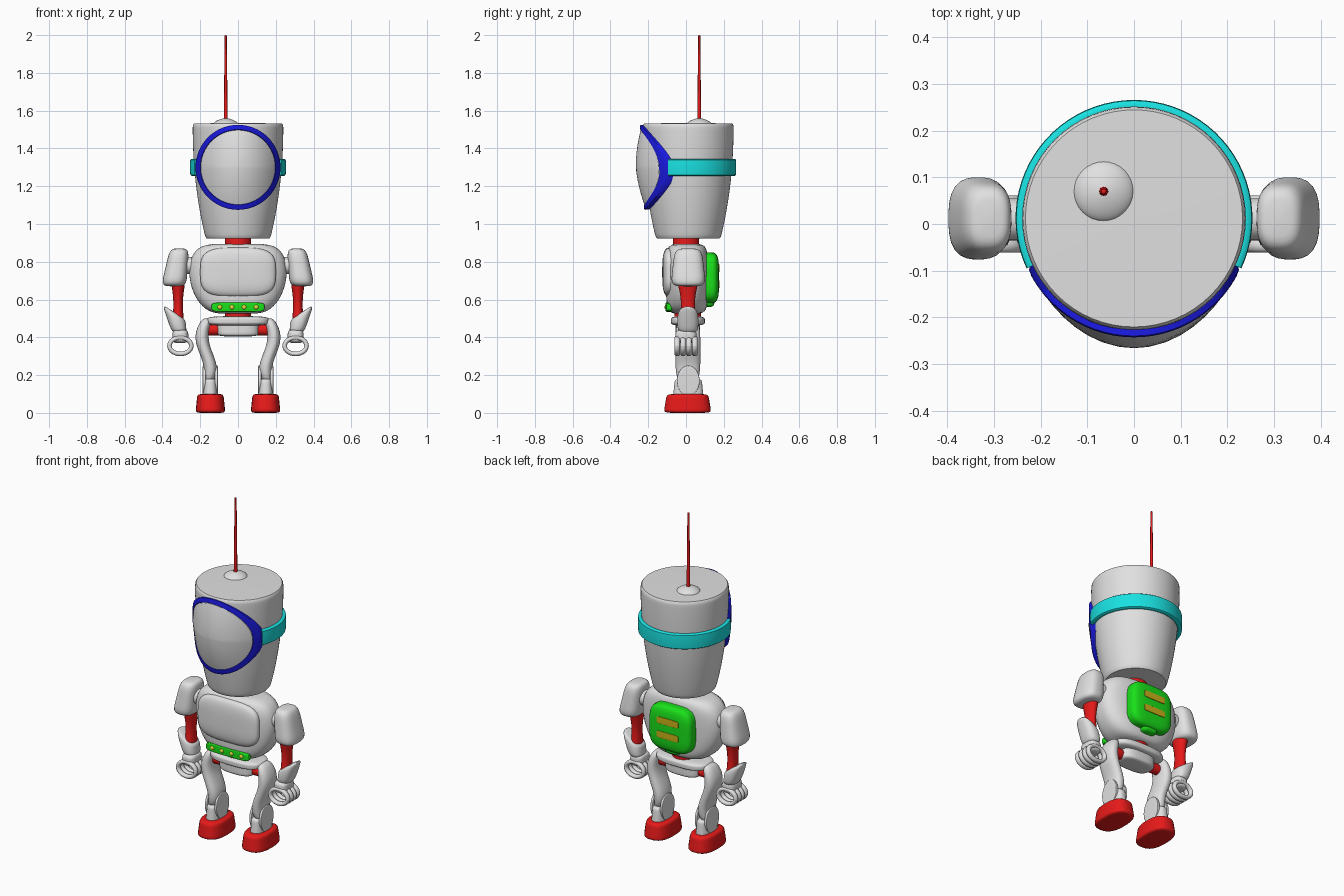
import bpy, bmesh
from math import sin, cos, pi, sqrt, radians

if "Cube" in bpy.data.objects:
    bpy.data.objects.remove(bpy.data.objects["Cube"])


def material(name, red, green, blue):
    mat = bpy.data.materials.new(name)
    mat.use_nodes = True
    mat.diffuse_color = (red, green, blue, 1)
    shader = mat.node_tree.nodes["Principled BSDF"]
    shader.inputs["Base Color"].default_value = mat.diffuse_color
    return mat


WHITE = material("white shell", .75, .75, .75)
RED = material("red", .8, .01, .01)
BLUE = material("blue", .01, .01, .75)
CYAN = material("cyan", .01, .75, .75)
GREEN = material("green", .01, .75, .01)
MUSTARD = material("mustard", .6, .45, .01)
YELLOW = material("yellow", .85, .75, .05)


def skin(name, mat, rings, caps=True):
    """Skin a list of closed rings of points."""
    bm = bmesh.new()
    loops = [[bm.verts.new(point) for point in ring] for ring in rings]
    for low, high in zip(loops, loops[1:]):
        for i in range(len(low)):
            bm.faces.new((low[i - 1], low[i], high[i], high[i - 1]))
    if caps:
        bm.faces.new(loops[0])
        bm.faces.new(loops[-1])
    bmesh.ops.recalc_face_normals(bm, faces=bm.faces)
    mesh = bpy.data.meshes.new(name)
    bm.to_mesh(mesh)
    bm.free()
    mesh.materials.append(mat)
    mesh.shade_smooth()
    mesh.set_sharp_from_angle(angle=radians(45))
    bpy.context.collection.objects.link(bpy.data.objects.new(name, mesh))


def oval(power, count):
    """Unit superellipse; a higher power is squarer."""
    points = []
    for i in range(count):
        c, s = cos(2 * pi * i / count), sin(2 * pi * i / count)
        k = (abs(c) ** power + abs(s) ** power) ** (-1 / power)
        points.append((k * c, k * s))
    return points


def constant(t):
    return 1


def still(t):
    return 0


def part(name, mat, centre, half, power=2, edge=8, axis="z", side=1, wide=constant,
         deep=None, lean=still, slant=0, count=32, steps=24):
    """Rounded solid along an axis; wide, deep and lean vary from t = -1 to t = 1."""
    a, b, h = {"z": (0, 1, 2), "y": (0, 2, 1), "x": (1, 2, 0)}[axis]
    deep = deep or wide
    rings = []
    for i in range(steps + 1):
        t = -cos(pi * i / steps)
        size = max(.02, 1 - abs(t) ** edge) ** (1 / edge)
        if abs(t) == 1:
            size = .02
        ring = []
        for u, v in oval(power, count):
            point = list(centre)
            across = half[a] * u * size * wide(t)
            point[a] += across + lean(t)
            point[b] += half[b] * v * size * deep(t)
            point[h] += half[h] * t + slant * across * (t + 1) / 2
            point[0] *= side
            ring.append(point)
        rings.append(ring)
    skin(name, mat, rings)


# Head, neck and antenna
part("head", WHITE, (0, .012, 1.228), (.24, .24, .307), edge=40, count=64,
     wide=lambda t: 1 - .29 * ((1 - t) / 2) ** 2.2)
part("neck", RED, (0, 0, .9), (.07, .07, .04), edge=30)
part("antenna_base", WHITE, (-.065, .07, 1.53), (.065, .065, .03), edge=1.6)
part("antenna", RED, (-.065, .07, 1.77), (.008, .008, .23), edge=60, count=8,
     wide=lambda t: 1 - .3 * t)


# Visor wrapped on the front of the head
def visor_ring(radius, lift):
    ring = []
    for u, v in oval(2, 64):
        bend = .25 + min(0, radius * v) * .1
        ring.append((radius * u, .01 - sqrt(bend ** 2 - (radius * u) ** 2) - lift,
                     1.3 + radius * v))
    return ring


frame = [(.22, -.04), (.225, 0), (.22, .003), (.2, .003), (.194, -.01)]
skin("visor_frame", BLUE, [visor_ring(r, lift) for r, lift in frame], caps=False)
bulge = [sin(pi / 2 * i / 9) for i in range(9, 0, -1)] + [.01]
skin("visor", WHITE, [visor_ring(.197 * k, .026 * (1 - k * k)) for k in bulge])

# Band round the sides and back of the head
band = []
for i in range(49):
    angle = radians(-25 + 230 * i / 48)
    band.append([((.24 + .014 * u) * cos(angle), .012 + (.24 + .014 * u) * sin(angle),
                  1.3 + .045 * v) for u, v in oval(6, 16)])
skin("head_band", CYAN, band)

# Torso, chest panel and belt lights
part("torso", WHITE, (0, .005, .71), (.255, .11, .185), power=2.8, edge=6, count=48,
     wide=lambda t: 1 + .1 * t - .25 * t * t, deep=constant)
part("chest_panel", WHITE, (0, -.085, .745), (.2, .041, .13), power=3.5, edge=3,
     axis="y", count=48)
part("belt_plate", GREEN, (0, -.09, .56), (.14, .018, .025), power=6, axis="y")
for i in range(4):
    part("belt_light", YELLOW, (.064 * (i - 1.5), -.105, .56), (.013, .009, .013),
         edge=2, axis="y", count=16, steps=8)

# Back pack with two bars
part("back_pack", GREEN, (0, .12, .715), (.14, .055, .135), power=4, edge=4, axis="y",
     count=48)
part("back_pack_tab", GREEN, (0, .105, .595), (.05, .045, .035), power=4, edge=4, axis="y")
for z in (.765, .68):
    part("back_pack_bar", MUSTARD, (0, .174, z), (.072, .0045, .02), power=8, axis="y")

# Waist and pelvis
part("waist", RED, (0, .01, .51), (.07, .07, .03), edge=30)
part("pelvis_bar", WHITE, (0, .01, .487), (.165, .09, .025), power=3, edge=4)
part("pelvis_block", WHITE, (0, .01, .445), (.11, .065, .04), power=3, edge=6)

for side, label in ((1, "left_"), (-1, "right_")):
    # Arm
    part(label + "shoulder_joint", WHITE, (.26, .01, .78), (.04, .045, .045),
         axis="x", side=side)
    part(label + "shoulder_pad", WHITE, (.325, .012, .77), (.062, .087, .1), power=2.8,
         edge=5, side=side, wide=lambda t: .95 - .13 * t, lean=lambda t: -.015 * t)
    part(label + "upper_arm", RED, (.317, .01, .59), (.034, .05, .1), side=side,
         wide=lambda t: .75 + .1 * t + .3 * t * t)
    part(label + "gauntlet", WHITE, (.325, .01, .48), (.056, .062, .055), power=2.5, edge=6,
         side=side, wide=lambda t: .88 + .2 * t, deep=lambda t: .9 - .1 * t * t,
         lean=lambda t: .015 * t, slant=.65)
    part(label + "palm", WHITE, (.305, 0, .405), (.042, .056, .035), power=3, edge=4, side=side)
    for i in range(4):
        # Curled finger
        rings = []
        for j in range(29):
            angle = 2 * pi * j / 28
            rings.append([(side * (.305 + (.058 + .012 * u) * cos(angle)),
                           .031 * (i - 1.5) + .015 * v,
                           .355 + (.043 + .012 * u) * sin(angle)) for u, v in oval(2, 10)])
        skin(label + "finger", WHITE, rings, caps=False)

    # Leg
    part(label + "hip_joint", RED, (.13, .01, .44), (.045, .03, .03), axis="x", side=side)
    part(label + "thigh", WHITE, (.168, .01, .33), (.035, .066, .17), power=2.4, edge=4,
         side=side, lean=lambda t: .022 * sin(3 * t + .3))
    part(label + "shin", WHITE, (.147, .012, .13), (.04, .08, .05), power=2.6, side=side,
         wide=lambda t: .95 - .06 * t)
    for x in (.115, .179):
        part(label + "knee_plate", WHITE, (x, .012, .17), (.009, .06, .08), axis="x", side=side)
    part(label + "foot", RED, (.146, .008, .05), (.074, .118, .05), power=2.6, side=side,
         wide=lambda t: 1 - .07 * t)
